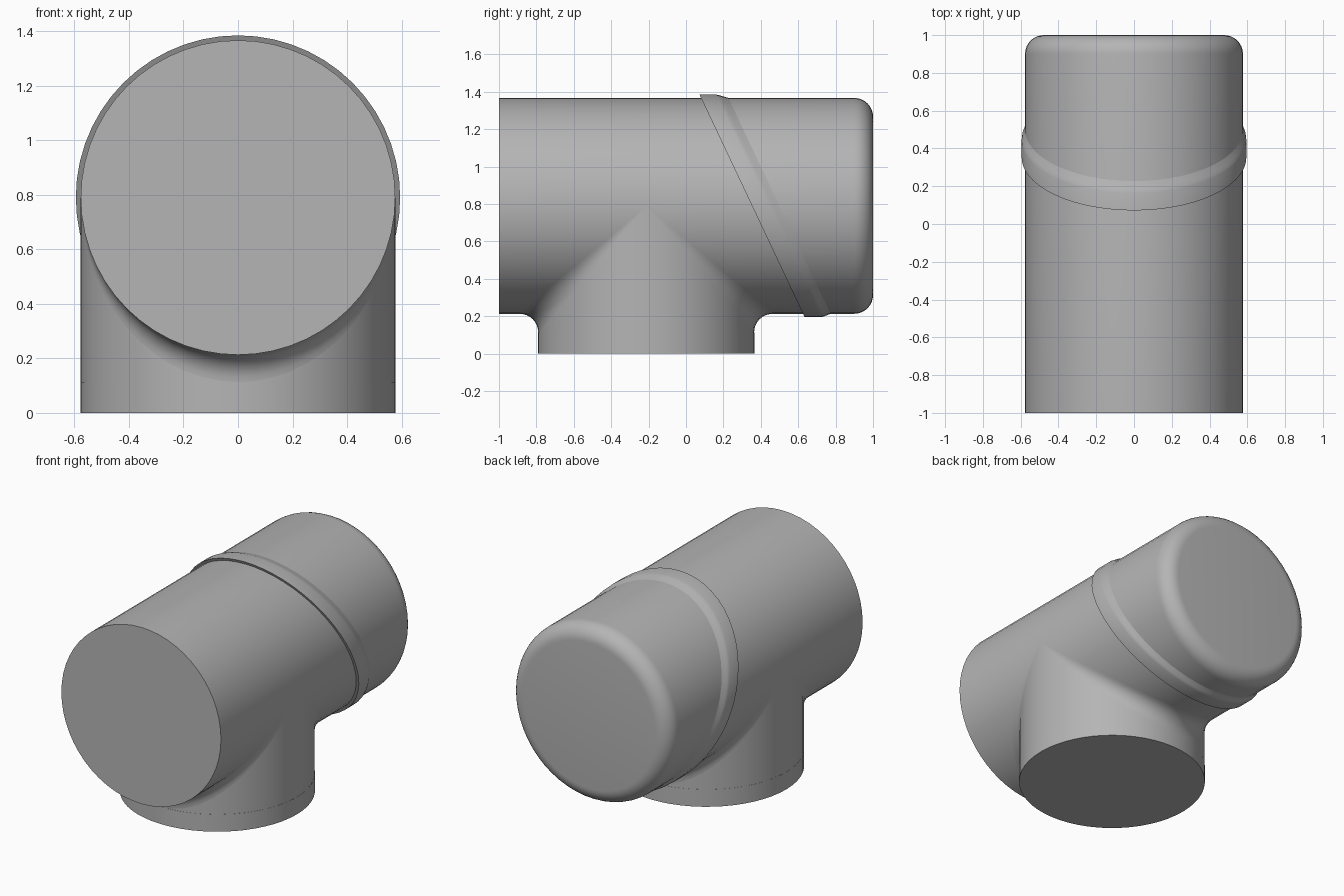
import bpy, bmesh
from math import sin, cos, pi
from mathutils import Vector

cube = bpy.data.objects.get("Cube")
if cube:
    bpy.data.objects.remove(cube)

R = 0.577          # pipe radius
F = 0.1            # fillet radius
N = 56             # sides
CZ = 0.79          # height of the main axis
BY = -0.213        # y of the branch axis
SLANT = 0.4726     # y shift per unit of height along the collar

grey = bpy.data.materials.new("plain grey")
grey.use_nodes = True
colour = (0.46, 0.46, 0.46, 1)
grey.diffuse_color = colour
grey.node_tree.nodes["Principled BSDF"].inputs["Base Color"].default_value = colour


def skin(name, rings, loop=False):
    """Skin closed rings into a solid; cap the ends unless the rings loop."""
    bm = bmesh.new()
    rows = [[bm.verts.new(p) for p in ring] for ring in rings]
    pairs = list(zip(rows, rows[1:])) + ([(rows[-1], rows[0])] if loop else [])
    for a, b in pairs:
        for i in range(len(a)):
            j = (i + 1) % len(a)
            bm.faces.new((a[i], a[j], b[j], b[i]))
    if not loop:
        bm.faces.new(rows[0])
        bm.faces.new(rows[-1])
    bmesh.ops.remove_doubles(bm, verts=bm.verts, dist=1e-5)
    bmesh.ops.recalc_face_normals(bm, faces=bm.faces)
    mesh = bpy.data.meshes.new(name)
    bm.to_mesh(mesh)
    bm.free()
    mesh.materials.append(grey)
    obj = bpy.data.objects.new(name, mesh)
    bpy.context.collection.objects.link(obj)
    bpy.ops.object.select_all(action='DESELECT')
    obj.select_set(True)
    bpy.context.view_layer.objects.active = obj
    bpy.ops.object.shade_smooth_by_angle(angle=pi / 6)
    return obj


def ring_y(r, y, slant=0):
    """Ring around the main axis, optionally sheared along it."""
    turns = [2 * pi * i / N for i in range(N)]
    return [(r * sin(t), y - slant * r * cos(t), CZ + r * cos(t)) for t in turns]


def ring_z(r, z):
    turns = [2 * pi * i / N for i in range(N)]
    return [(r * sin(t), BY + r * cos(t), z) for t in turns]


# Main pipe: flat front end, rounded back end
round_end = [(R - F + F * cos(a), 1 - F + F * sin(a))
             for a in (pi / 2 * k / 8 for k in range(9))]
skin("main_pipe", [ring_y(r, y) for r, y in [(R, -1)] + round_end])

# Slanted collar: square front step, soft back edge
collar = [(0.56, 0), (0.595, 0), (0.595, 0.09), (0.592, 0.105),
          (0.586, 0.12), (0.58, 0.138), (0.576, 0.15), (0.56, 0.15)]
skin("slanted_collar", [ring_y(r, 0.353 + d, SLANT) for r, d in collar], loop=True)

# Downward branch and its end band
skin("branch_pipe", [ring_z(R, CZ - R - F), ring_z(R, CZ)])
skin("branch_end_band", [ring_z(R + 0.001, 0), ring_z(R + 0.001, CZ - R - F)])

# Rolling-ball fillets where the branch meets the main pipe
for side, label in ((-1, "front"), (1, "back")):
    rings = []
    for k in range(N // 2 + 1):
        t = -pi / 2 + 2 * pi * k / N
        s, c = sin(t), max(cos(t), 0)
        hub = Vector(((R + F) * s, BY + side * (R + F) * c, CZ - (R + F) * c))
        up = Vector((-s, 0, c))
        inward = Vector((-s, -side * c, 0))
        ring = []
        for m in range(9):
            w = m / 8
            gap = up.angle(inward)
            if gap < 1e-4:
                n = up
            else:
                n = (up * sin((1 - w) * gap) + inward * sin(w * gap)) / sin(gap)
            ring.append(hub + n * F)
        ring.append(Vector((R * s, BY + side * R * c * 0.97, CZ - R * c * 0.97)))
        rings.append(ring)
    skin(label + "_fillet", rings[1:-1])
